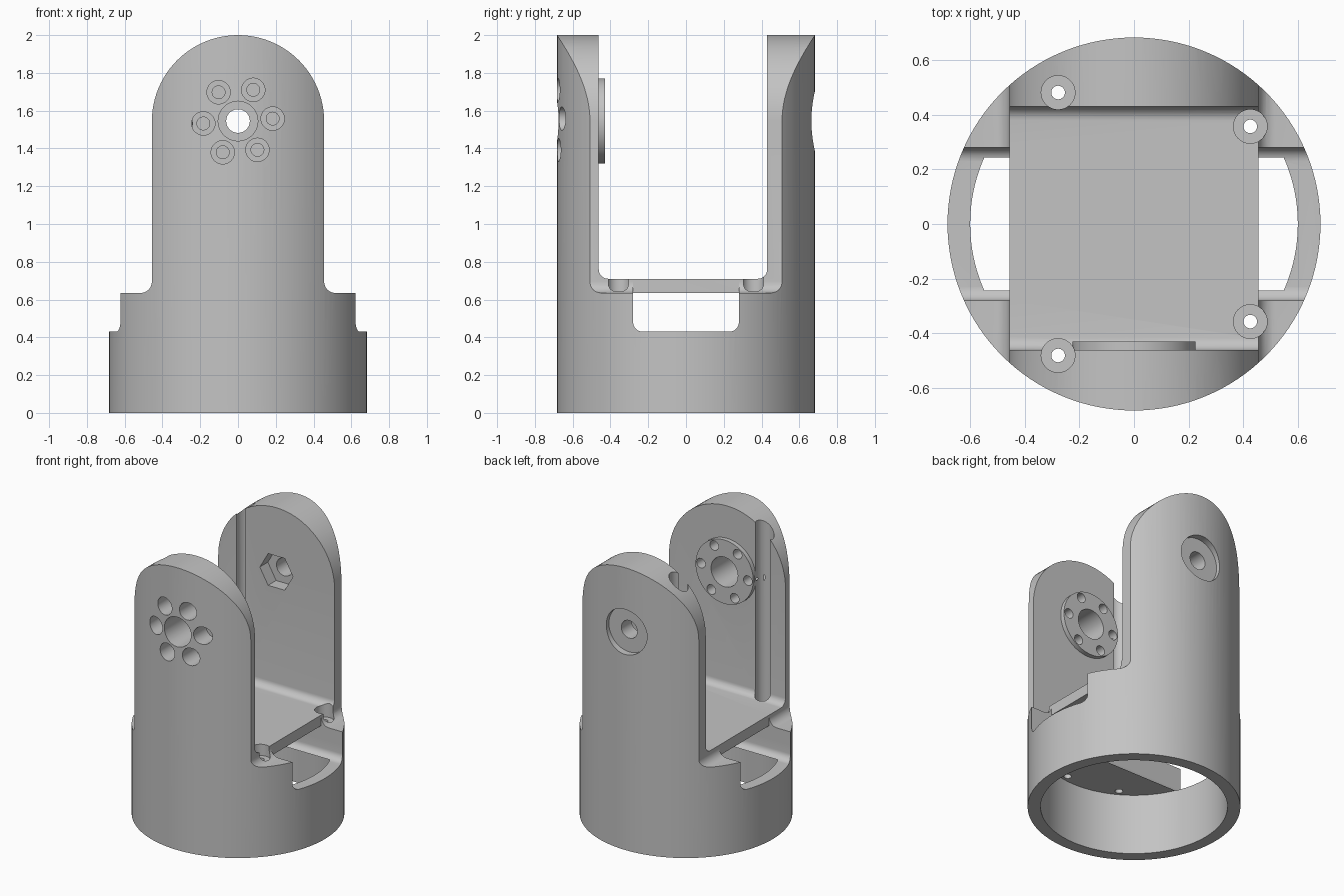
import bpy, bmesh
from math import cos, sin, radians
from mathutils import Vector

cube = bpy.data.objects.get("Cube")
if cube:
    bpy.data.objects.remove(cube, do_unlink=True)

R = 0.683         # outer radius
HALF = 0.456      # half width of the arms
SHOULDER = 0.635  # shoulder height
LEDGE = 0.43      # window sill and inner ledge
PIVOT = 1.545     # pivot height


def arc(u, v, r, start, end, n):
    return [(u + r * cos(radians(start + (end - start) * i / n)),
             v + r * sin(radians(start + (end - start) * i / n))) for i in range(n + 1)]


def circle(u, v, r, n=48, turn=0):
    return arc(u, v, r, turn, turn + 360, n)[:-1]


def tub(left, right, bottom, top, r):
    """Rectangle with rounded lower corners."""
    return (arc(left + r, bottom + r, r, 180, 270, 8)
            + arc(right - r, bottom + r, r, 270, 360, 8) + [(right, top), (left, top)])


def prism(name, pts, axis, a, b):
    """Extrude a 2D outline along an axis from a to b."""
    place = {"X": lambda u, v: (a, u, v), "Y": lambda u, v: (u, a, v), "Z": lambda u, v: (u, v, a)}[axis]
    bm = bmesh.new()
    face = bm.faces.new([bm.verts.new(place(u, v)) for u, v in pts])
    out = bmesh.ops.extrude_face_region(bm, geom=[face])
    step = Vector([(b - a) * (axis == k) for k in "XYZ"])
    bmesh.ops.translate(bm, vec=step, verts=[e for e in out["geom"] if isinstance(e, bmesh.types.BMVert)])
    bmesh.ops.recalc_face_normals(bm, faces=bm.faces)
    mesh = bpy.data.meshes.new(name)
    bm.to_mesh(mesh)
    bm.free()
    obj = bpy.data.objects.new(name, mesh)
    bpy.context.collection.objects.link(obj)
    return obj


def combine(operation, tool):
    """Apply a boolean to the bracket and remove the tool."""
    tool.hide_render = True
    mod = bracket.modifiers.new("cut", "BOOLEAN")
    mod.operation = operation
    mod.solver = "EXACT"
    mod.object = tool
    bpy.context.view_layer.objects.active = bracket
    bpy.ops.object.modifier_apply(modifier=mod.name)
    bpy.data.objects.remove(tool, do_unlink=True)


def cut(pts, axis, a, b):
    combine("DIFFERENCE", prism("cutter", pts, axis, a, b))


# Round body trimmed to the shoulder and arch silhouette
bracket = prism("fork_bracket", circle(0, 0, R, 128), "Z", 0, 2.2)
f = 0.06
right_fillet = arc(HALF + f, SHOULDER + f, f, 270, 180, 8)
left_fillet = [(-u, v) for u, v in reversed(right_fillet)]
outline = ([(-1, -0.2), (1, -0.2), (1, SHOULDER)] + right_fillet
           + arc(0, 2 - HALF, HALF, 0, 180, 48) + left_fillet + [(-1, SHOULDER)])
combine("INTERSECT", prism("silhouette", outline, "Y", -1, 1))

# Gap between the two arms
cut(tub(-0.462, 0.43, 0.71, 2.5, 0.05), "X", -1, 1)

# Hollow base, slot under the floor plate, and side windows
cut(circle(0, 0, 0.6, 128), "Z", -0.1, LEDGE + 0.002)
cut(tub(-0.28, 0.28, LEDGE, SHOULDER, 0.05), "X", -1, 1)
for side in (-1, 1):
    cut(tub(-0.28, 0.28, LEDGE + 0.1, 1, 0.01), "X", side * HALF, side)

# Mounting disc on the inside of the front arm
combine("UNION", prism("disc", circle(0, PIVOT, 0.226, 64), "Y", -0.5, -0.43))

# Vertical screw holes with tool channels, and blind holes under the arms
for y in (-1, 1):
    for angle in (40, 120):
        x, d = 0.556 * cos(radians(angle)), y * 0.556 * sin(radians(angle))
        cut(circle(x, d, 0.062, 32), "Z", 0.63, 2.3)
        cut(circle(x, d, 0.025, 24), "Z", 0.3, 0.7)
    cut(circle(0.097, y * 0.548, 0.025, 24), "Z", 0.3, 0.6)

# Front arm: centre hole and ring of countersunk holes
cut(circle(0, PIVOT, 0.105), "Y", -1, -0.3)
for i in range(6):
    a = radians(4 + 60 * i)
    u, v = 0.184 * cos(a), PIVOT + 0.184 * sin(a)
    cut(circle(u, v, 0.062, 32), "Y", -1, -0.53)
    cut(circle(u, v, 0.034, 24), "Y", -0.8, -0.3)

# Back arm: pivot hole, outer recess and inner hex pocket
cut(circle(0, PIVOT, 0.0625), "Y", 0.3, 1)
cut(circle(0, PIVOT, 0.16), "Y", 0.635, 1)
cut(circle(0, PIVOT, 0.13, 6), "Y", 0.3, 0.52)

# Material and shading
grey = bpy.data.materials.new("light_grey")
grey.use_nodes = True
color = (0.55, 0.55, 0.55, 1)
grey.diffuse_color = color
grey.node_tree.nodes["Principled BSDF"].inputs["Base Color"].default_value = color
bracket.data.materials.clear()
bracket.data.materials.append(grey)
bpy.ops.object.select_all(action="DESELECT")
bracket.select_set(True)
bpy.context.view_layer.objects.active = bracket
bpy.ops.object.shade_smooth_by_angle(angle=radians(30))
